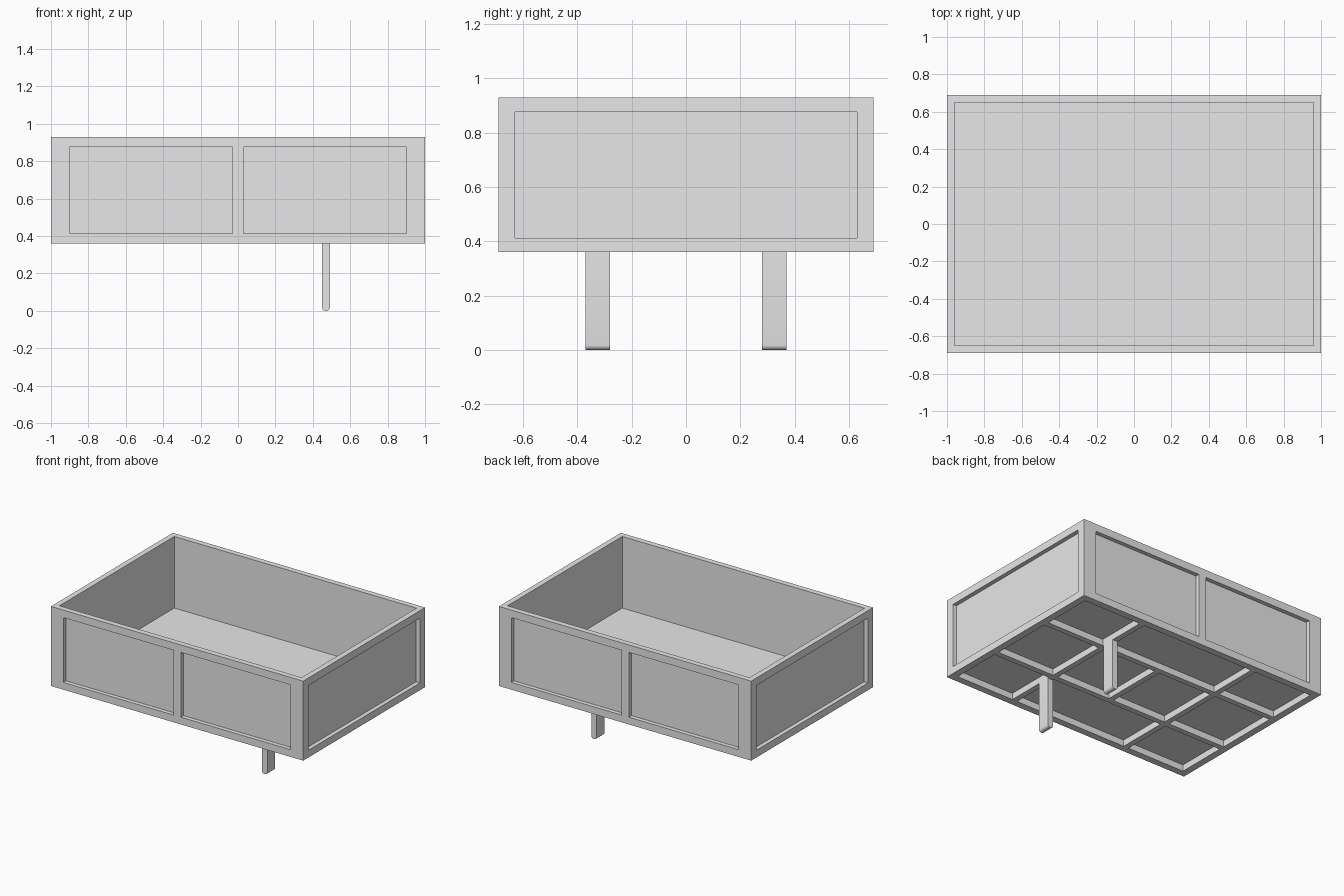
import bpy
import bmesh

old = bpy.data.objects.get("Cube")
if old:
    bpy.data.objects.remove(old, do_unlink=True)

grey = bpy.data.materials.new("plain grey")
grey.use_nodes = True
grey.diffuse_color = (0.8, 0.8, 0.8, 1)
grey.node_tree.nodes["Principled BSDF"].inputs["Base Color"].default_value = (0.8, 0.8, 0.8, 1)


def box(name, x, y, z, round_foot=False):
    """Box spanning the (low, high) ranges; optionally rounds the lower long edges."""
    bm = bmesh.new()
    bmesh.ops.create_cube(bm, size=1)
    for v in bm.verts:
        v.co = [r[0] if c < 0 else r[1] for c, r in zip(v.co, (x, y, z))]
    if round_foot:
        edges = [e for e in bm.edges
                 if all(v.co.z == z[0] for v in e.verts)
                 and e.verts[0].co.x == e.verts[1].co.x]
        bmesh.ops.bevel(bm, geom=edges, offset=0.018, segments=4,
                        profile=0.5, affect='EDGES')
    mesh = bpy.data.meshes.new(name)
    bm.to_mesh(mesh)
    bm.free()
    mesh.materials.append(grey)
    obj = bpy.data.objects.new(name, mesh)
    bpy.context.collection.objects.link(obj)
    return obj


def span(a, b, side):
    """Range a..b measured outwards, mirrored for side -1."""
    return tuple(sorted((a * side, b * side)))


W, D = 1.0, 0.69                  # outer half sizes
IW, ID = 0.96, 0.65               # inner half sizes
LOW, SILL, HEAD, TOP = 0.36, 0.412, 0.876, 0.93
REC = 0.03                        # panel recess
FLOOR = (0.406, 0.417)

# Long walls: rails, stiles and recessed panels
for s, n in ((-1, "front"), (1, "back")):
    y = span(ID, D, s)
    box(n + "_bottom_rail", (-W, W), y, (LOW, SILL))
    box(n + "_top_rail", (-W, W), y, (HEAD, TOP))
    box(n + "_centre_stile", (-0.03, 0.03), y, (SILL, HEAD))
    for t, m in ((-1, "right"), (1, "left")):
        box(f"{n}_{m}_stile", span(0.9, W, t), y, (SILL, HEAD))
        box(f"{n}_{m}_panel", span(0.03, 0.9, t), span(ID, D - REC, s), (SILL, HEAD))

# Short walls
for s, n in ((-1, "right"), (1, "left")):
    x = span(IW, W, s)
    box(n + "_bottom_rail", x, (-ID, ID), (LOW, SILL))
    box(n + "_top_rail", x, (-ID, ID), (HEAD, TOP))
    box(n + "_panel", span(IW, W - REC, s), (-0.63, 0.63), (SILL, HEAD))
    for t, m in ((-1, "front"), (1, "back")):
        box(f"{n}_{m}_edge_stile", x, span(0.63, ID, t), (SILL, HEAD))

# Floor with a lattice of beams below it
box("floor", (-IW, IW), (-ID, ID), FLOOR)
beam_z = (LOW, FLOOR[0])
EX, EY, BY, B = 0.95, 0.64, 0.25, 0.02
for s in (-1, 1):
    box("end_beam", span(EX, IW, s), (-ID, ID), beam_z)
    box("edge_beam", (-EX, EX), span(EY, ID, s), beam_z)
    box("long_beam", (-EX, EX), span(BY - B, BY + B, s), beam_z)
    for bx in (-0.47, 0.47):
        box("outer_cross_beam", (bx - B, bx + B), span(BY + B, EY, s), beam_z)
for bx in (-0.47, 0, 0.47):
    box("middle_cross_beam", (bx - B, bx + B), (-BY + B, BY - B), beam_z)

# Two legs under the left half, with rounded feet
for s, n in ((-1, "front_leg"), (1, "back_leg")):
    leg = box(n, (0.449, 0.491), span(0.28, 0.37, s), (0, LOW), round_foot=True)
    bpy.context.view_layer.objects.active = leg
    leg.select_set(True)
    bpy.ops.object.shade_smooth_by_angle()
    leg.select_set(False)
